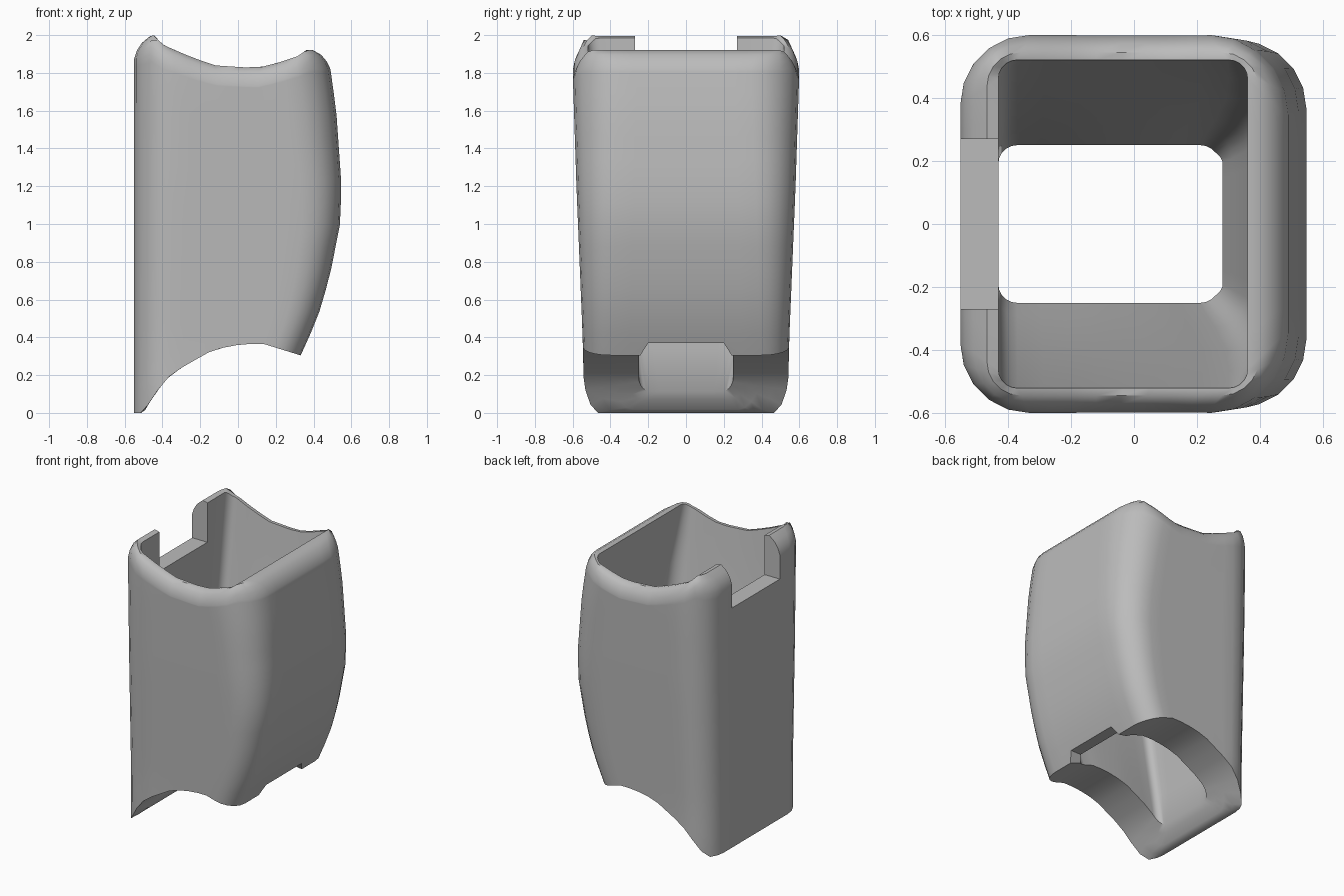
import bpy, bmesh, math

if "Cube" in bpy.data.objects:
    bpy.data.objects.remove(bpy.data.objects["Cube"])

grey = bpy.data.materials.new("plain_grey")
grey.use_nodes = True
grey.diffuse_color = (0.5, 0.5, 0.5, 1)
grey.node_tree.nodes["Principled BSDF"].inputs["Base Color"].default_value = (0.5, 0.5, 0.5, 1)

# Profiles as (position, value) pairs
RIM = [(-.55, 1.975), (-.44, 2), (-.41, 1.955), (-.3, 1.905), (-.13, 1.84), (.1, 1.825),
       (.2, 1.85), (.32, 1.89), (.36, 1.92), (.5, 1.92)]
SCOOP = [(-.55, 0), (-.5, 0), (-.45, .09), (-.35, .21), (-.13, .335), (0, .36),
         (.12, .37), (.33, .305)]
BULGE = [(.3, .33), (.5, .42), (.72, .485), (1, .54), (1.2, .548), (1.6, .52), (1.85, .485)]
WIDTH = [(0, .54), (.35, .545), (1.2, .58), (1.75, .598), (2, .6)]
CAVITY = [(0, .27), (.25, .355), (.5, .405), (.75, .4), (1, .36)]


def sample(table, p):
    """Linear interpolation with clamped ends."""
    for (a, u), (b, v) in zip(table, table[1:]):
        if p <= b:
            return u + (v - u) * max(0, (p - a) / (b - a))
    return table[-1][1]


def ring_point(side, s, x0, x1, half, r0, r1):
    """Point on a rounded rectangle; s below 1 is the corner, above 1 the straight run."""
    corners = [(x1 - r1, half - r1, r1), (x0 + r0, half - r0, r0),
               (x0 + r0, r0 - half, r0), (x1 - r1, r1 - half, r1)]
    cx, cy, r = corners[side]
    if s <= 1:
        a = math.radians(90 * (side + s))
        return cx + r * math.cos(a), cy + r * math.sin(a)
    a = math.radians(90 * (side + 1))
    nx, ny, nr = corners[(side + 1) % 4]
    k = s - 1
    return (cx + (nx - cx) * k + (r + (nr - r) * k) * math.cos(a),
            cy + (ny - cy) * k + (r + (nr - r) * k) * math.sin(a))


# Ring positions: curved corners, then straight sides
SPOTS = [(side, k / 5) for side in range(4) for k in range(5)]
SPOTS += [(side, 1 + k / 8) for side in range(4) for k in range(8)]
SPOTS.sort()


def sleeve_point(spot, t, inward, drop):
    """t runs from scoop to rim, inward blends the outer wall to the inner one."""
    z = 2 * t
    swell = t * (1 - t)
    for _ in range(12):
        h = min(1, z / 1.9)
        outer = ring_point(*spot, -.55, sample(BULGE, z), sample(WIDTH, z),
                           .18 + .04 * h, .13 + .13 * h)
        inner = ring_point(*spot, -.43, sample(CAVITY, t), .25 + .27 * t + .06 * swell,
                           .06, .06 + .2 * swell)
        x, y = (o + (i - o) * inward for o, i in zip(outer, inner))
        low, high = sample(SCOOP, x), sample(RIM, x)
        z += (low + (high - low) * t - drop - z) * .7
    return x, y, z


# Sleeve: outer wall, rounded rim, inner wall, scooped underside
rows = [(k / 14, 0, 0) for k in range(14)]
rows += [(1, 0, .1), (1, .12, .06), (1, .35, .025), (1, .7, 0)]
rows += [(1 - k / 8, 1, 0) for k in range(9)]
rows += [(0, .75, 0), (0, .5, 0), (0, .25, 0)]
bm = bmesh.new()
grid = [[bm.verts.new(sleeve_point(s, *row)) for s in SPOTS] for row in rows]
n = len(SPOTS)
for i in range(len(rows)):
    a, b = grid[i], grid[(i + 1) % len(rows)]
    for j in range(n):
        k = (j + 1) % n
        bm.faces.new((a[j], a[k], b[k], b[j]))
bmesh.ops.recalc_face_normals(bm, faces=bm.faces)
mesh = bpy.data.meshes.new("sleeve")
bm.to_mesh(mesh)
bm.free()
mesh.materials.append(grey)
sleeve = bpy.data.objects.new("sleeve", mesh)
bpy.context.collection.objects.link(sleeve)


def cut(name, outline, x0, x1):
    """Cut a (y, z) outline, extruded along x, out of the sleeve."""
    bm = bmesh.new()
    face = bm.faces.new([bm.verts.new((x0, y, z)) for y, z in outline])
    out = bmesh.ops.extrude_face_region(bm, geom=[face])["geom"]
    bmesh.ops.translate(bm, vec=(x1 - x0, 0, 0),
                        verts=[v for v in out if isinstance(v, bmesh.types.BMVert)])
    bmesh.ops.recalc_face_normals(bm, faces=bm.faces)
    me = bpy.data.meshes.new(name)
    bm.to_mesh(me)
    bm.free()
    me.materials.append(grey)
    cutter = bpy.data.objects.new(name, me)
    cutter.hide_render = True
    bpy.context.collection.objects.link(cutter)
    mod = sleeve.modifiers.new(name, "BOOLEAN")
    mod.operation = "DIFFERENCE"
    mod.solver = "EXACT"
    mod.object = cutter
    bpy.ops.object.modifier_apply(modifier=name)
    bpy.data.objects.remove(cutter)


bpy.context.view_layer.objects.active = sleeve
sleeve.select_set(True)
cut("rim_notch", [(-.27, 1.705), (.27, 1.705), (.27, 2.2), (-.27, 2.2)], -.7, -.3)
cut("foot_notch", [(-.245, .1), (.245, .1), (.245, .3), (.2, .37), (-.2, .37), (-.245, .3)], .16, .7)
bpy.ops.object.shade_smooth_by_angle(angle=math.radians(42))
